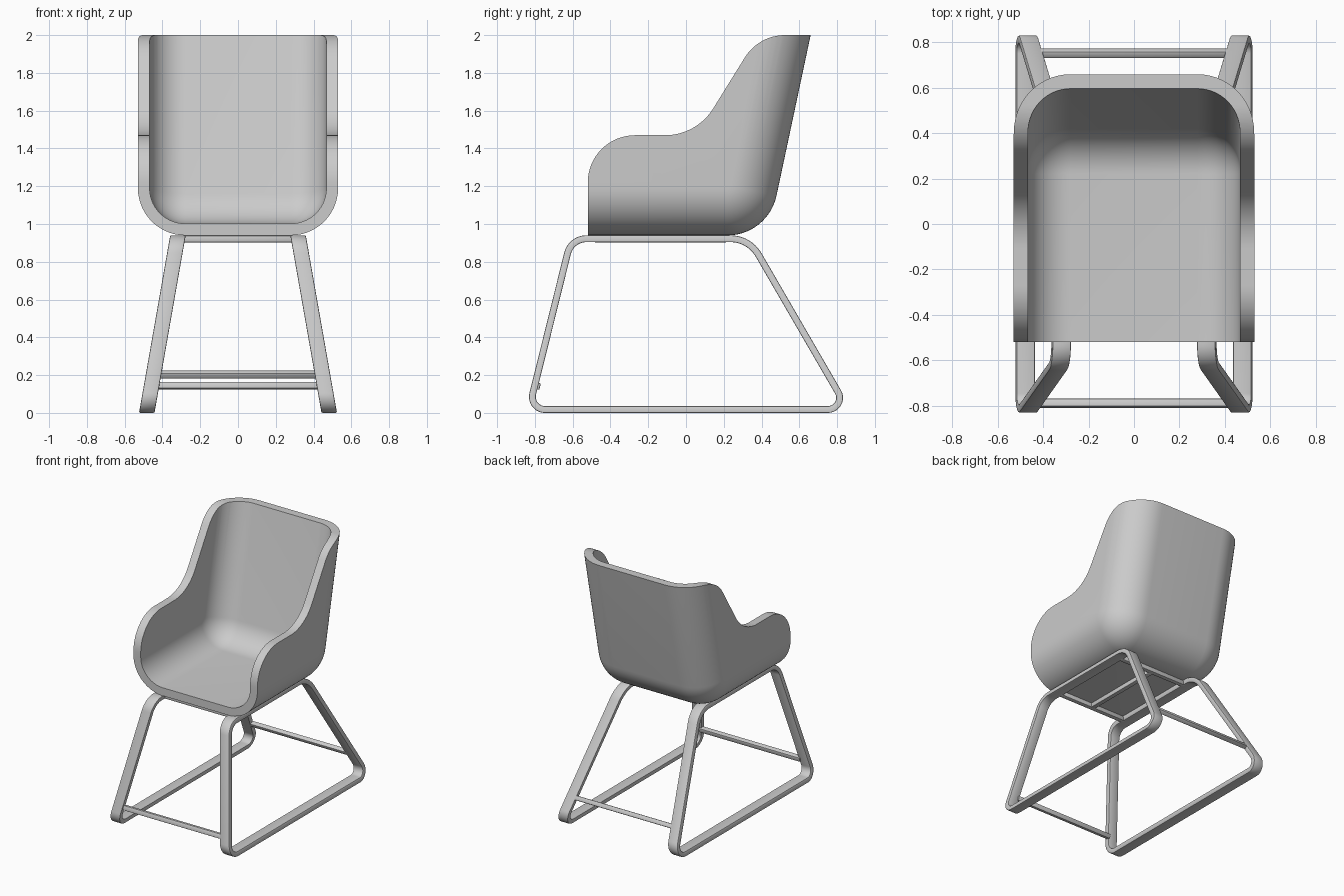
import bpy, bmesh, math
from mathutils import Vector

if "Cube" in bpy.data.objects:
    bpy.data.objects.remove(bpy.data.objects["Cube"])


def make(name, verts, faces):
    bm = bmesh.new()
    vs = [bm.verts.new(v) for v in verts]
    for f in faces:
        bm.faces.new([vs[i] for i in f])
    bmesh.ops.recalc_face_normals(bm, faces=bm.faces)
    me = bpy.data.meshes.new(name)
    bm.to_mesh(me)
    bm.free()
    ob = bpy.data.objects.new(name, me)
    bpy.context.collection.objects.link(ob)
    return ob


def select(ob):
    bpy.ops.object.select_all(action='DESELECT')
    ob.select_set(True)
    bpy.context.view_layer.objects.active = ob


def smooth(ob, bevel=0.0):
    select(ob)
    if bevel:
        m = ob.modifiers.new("soft_edges", 'BEVEL')
        m.width, m.segments, m.limit_method = bevel, 2, 'ANGLE'
        m.angle_limit = math.radians(40)
        bpy.ops.object.modifier_apply(modifier=m.name)
    bpy.ops.object.shade_smooth_by_angle(angle=math.radians(35))


def boolean(ob, cutter, op):
    select(ob)
    m = ob.modifiers.new("cut", 'BOOLEAN')
    m.object, m.operation, m.solver = cutter, op, 'EXACT'
    bpy.ops.object.modifier_apply(modifier=m.name)
    bpy.data.objects.remove(cutter, do_unlink=True)


def fillet(corners, segs=12):
    """Round polygon corners (y, z, radius); returns points and outward arc normals."""
    out = []
    for i, (y, z, r) in enumerate(corners):
        p = Vector((y, z))
        if r == 0:
            out.append((p, Vector((0, 0))))
            continue
        a = (Vector(corners[i - 1][:2]) - p).normalized()
        b = (Vector(corners[(i + 1) % len(corners)][:2]) - p).normalized()
        half = a.angle(b) / 2
        c = p + (a + b).normalized() * r / math.sin(half)
        d0 = p + a * r / math.tan(half) - c
        d1 = p + b * r / math.tan(half) - c
        a0 = math.atan2(d0.y, d0.x)
        da = (math.atan2(d1.y, d1.x) - a0 + math.pi) % (2 * math.pi) - math.pi
        for k in range(segs + 1):
            t = a0 + da * k / segs
            n = Vector((math.cos(t), math.sin(t)))
            out.append((c + n * r, n))
    return out


def bucket(name, t, y0, length, segs=14):
    """Solid with rounded seat, back and side edges, inset by t from the outside."""
    R, lean = 0.265, math.radians(78)
    c = Vector((0.22, 0.94 + R))
    path = [(Vector((y0, 0.94)), Vector((0, 1)))]
    for k in range(segs + 1):
        a = lean * k / segs
        n = Vector((-math.sin(a), math.cos(a)))
        path.append((c - n * R, n))
    p, n = path[-1]
    path.append((p + Vector((n.y, -n.x)) * length, n))
    # U-shaped section: (x, inset)
    w, r = 0.53 - t, 0.25 - t
    half = []
    for k in range(segs + 1):
        a = math.pi / 2 * k / segs
        half.append((w - r + r * math.sin(a), t + r - r * math.cos(a)))
    sec = [(-x, d) for x, d in reversed(half)] + half
    N, M = len(sec), len(path)
    verts = [(x, *(q + m * d)) for q, m in path for x, d in sec]
    faces = [(i * N + j, i * N + j + 1, (i + 1) * N + j + 1, (i + 1) * N + j)
             for i in range(M - 1) for j in range(N - 1)]
    q, m = path[-1]
    zc = q.y + (y0 - q.x) / m.x * m.y
    verts += [(-w, y0, zc), (w, y0, zc)]
    L, Rt = N * M, N * M + 1
    faces += [[i * N for i in range(M)] + [L],
              [i * N + N - 1 for i in range(M)] + [Rt],
              list(range(N)) + [Rt, L],
              [(M - 1) * N + j for j in range(N)] + [Rt, L],
              ]
    return make(name, verts, faces)


# Seat shell: hollow bucket trimmed by the armrest silhouette
shell = bucket("seat_shell", 0.0, -0.7, 1.2)
boolean(shell, bucket("hollow", 0.062, -0.95, 1.4), 'DIFFERENCE')
outline = [p for p, _ in fillet([(-0.52, 0.8, 0), (0.95, 0.8, 0), (0.95, 2.0, 0),
                                 (0.385, 2.0, 0.25), (0.056, 1.47, 0.3),
                                 (-0.52, 1.47, 0.25)], 16)]
n = len(outline)
prism = make("silhouette", [(x, *p) for x in (-1, 1) for p in outline],
             [range(n), range(n, 2 * n)] +
             [(i, (i + 1) % n, n + (i + 1) % n, n + i) for i in range(n)])
boolean(shell, prism, 'INTERSECT')
smooth(shell)

# Sled legs: closed flat-bar loops splayed outwards
BAR = 0.036
loop = fillet([(-0.855, 0, 0.085), (0.89, 0, 0.08), (0.345, 0.94, 0.19), (-0.622, 0.94, 0.12)])
n = len(loop)
for s, side in ((-1, "left"), (1, "right")):
    verts = []
    for p, nrm in loop:
        for depth, dx in ((0, -0.041), (0, 0.041), (BAR, 0.041), (BAR, -0.041)):
            q = p - nrm * depth
            verts.append((s * (0.483 - 0.165 * q.y / 0.94 + dx), q.x, q.y))
    faces = [(4 * i + k, 4 * i + (k + 1) % 4,
              4 * ((i + 1) % n) + (k + 1) % 4, 4 * ((i + 1) % n) + k)
             for i in range(n) for k in range(4)]
    smooth(make(side + "_sled_leg", verts, faces), 0.006)


def bar(name, loc, size, tilt=0.0):
    bpy.ops.mesh.primitive_cube_add(size=1, location=loc, rotation=(math.radians(tilt), 0, 0))
    ob = bpy.context.object
    ob.name, ob.scale = name, size
    bpy.ops.object.transform_apply(location=False, rotation=False, scale=True)
    smooth(ob, 0.006)


# Stretchers between the legs and supports under the seat
bar("front_stretcher", (0, -0.79, 0.143), (0.86, 0.036, 0.036), -14)
bar("rear_stretcher", (0, 0.752, 0.204), (0.84, 0.034, 0.034), 30)
bar("front_seat_support", (0, -0.47, 0.921), (0.6, 0.036, 0.036))
bar("rear_seat_support", (0, 0.2, 0.921), (0.6, 0.036, 0.036))
bar("middle_seat_support", (0, -0.135, 0.921), (0.036, 0.67, 0.036))
